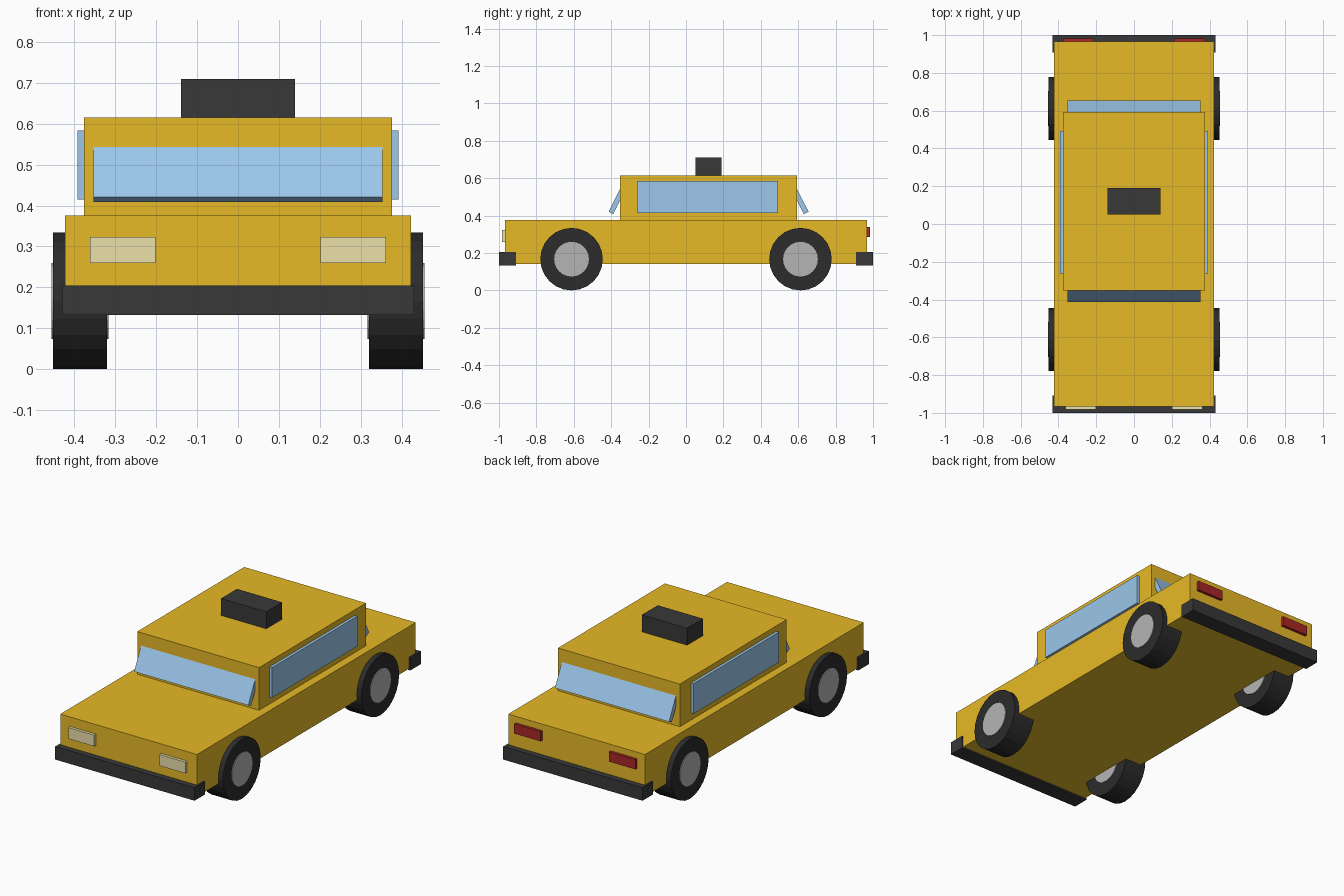
import bpy
import math

if "Cube" in bpy.data.objects:
    bpy.data.objects.remove(bpy.data.objects["Cube"])


def mat(name, r, g, b):
    m = bpy.data.materials.new(name)
    m.diffuse_color = (r, g, b, 1)
    m.use_nodes = True
    m.node_tree.nodes["Principled BSDF"].inputs["Base Color"].default_value = m.diffuse_color
    return m


YELLOW = mat("yellow_paint", 0.8, 0.49, 0.02)
GLASS = mat("window_glass", 0.33, 0.57, 0.83)
BLACK = mat("black_trim", 0.04, 0.04, 0.042)
RUBBER = mat("rubber", 0.025, 0.025, 0.025)
METAL = mat("hub_metal", 0.46, 0.46, 0.46)
LAMP = mat("headlight_glass", 0.83, 0.75, 0.4)
RED = mat("taillight_red", 0.4, 0.02, 0.02)


def box(name, x, y, z, material, tilt=0):
    """Box from (min, max) ranges, optionally tilted about x."""
    bpy.ops.mesh.primitive_cube_add(size=1)
    o = bpy.context.object
    o.name = name
    o.location = [(a + b) / 2 for a, b in (x, y, z)]
    o.scale = [b - a for a, b in (x, y, z)]
    o.rotation_euler.x = tilt
    o.data.materials.append(material)
    return o


def disc(name, x, y, z, radius, width, material):
    """Cylinder with its axis along x."""
    bpy.ops.mesh.primitive_cylinder_add(
        vertices=24, radius=radius, depth=width,
        location=(x, y, z), rotation=(0, math.pi / 2, 0))
    o = bpy.context.object
    o.name = name
    o.data.materials.append(material)


# Body, cabin and roof sign
box("body", (-0.423, 0.423), (-0.967, 0.967), (0.14, 0.376), YELLOW)
box("cabin", (-0.377, 0.377), (-0.352, 0.593), (0.376, 0.615), YELLOW)
box("roof_sign", (-0.14, 0.14), (0.05, 0.19), (0.615, 0.71), BLACK)

# Bumpers
box("front_bumper", (-0.431, 0.431), (-1.0, -0.908), (0.132, 0.205), BLACK)
box("rear_bumper", (-0.431, 0.431), (0.908, 1.0), (0.132, 0.205), BLACK)

# Sloping windscreens, sunk into the cabin at the top
for name, y, tilt in (("windscreen", -0.363, -0.47), ("rear_window", 0.604, 0.47)):
    box(name, (-0.353, 0.353), (y - 0.014, y + 0.014), (0.4055, 0.5755), GLASS, tilt)

for side, s in (("left", -1), ("right", 1)):
    def span(a, b):
        return tuple(sorted((s * a, s * b)))

    # Side windows and lamps
    box(side + "_window", span(0.365, 0.393), (-0.262, 0.493), (0.415, 0.584), GLASS)
    box(side + "_headlight", span(0.202, 0.362), (-0.983, -0.955), (0.26, 0.323), LAMP)
    box(side + "_taillight", span(0.211, 0.375), (0.955, 0.983), (0.286, 0.34), RED)

    # Wheels with hubs standing slightly proud on both faces
    for end, y in (("front", -0.612), ("rear", 0.612)):
        disc(f"{end}_{side}_tyre", s * 0.3865, y, 0.167, 0.167, 0.131, RUBBER)
        disc(f"{end}_{side}_hub", s * 0.3865, y, 0.167, 0.093, 0.139, METAL)
